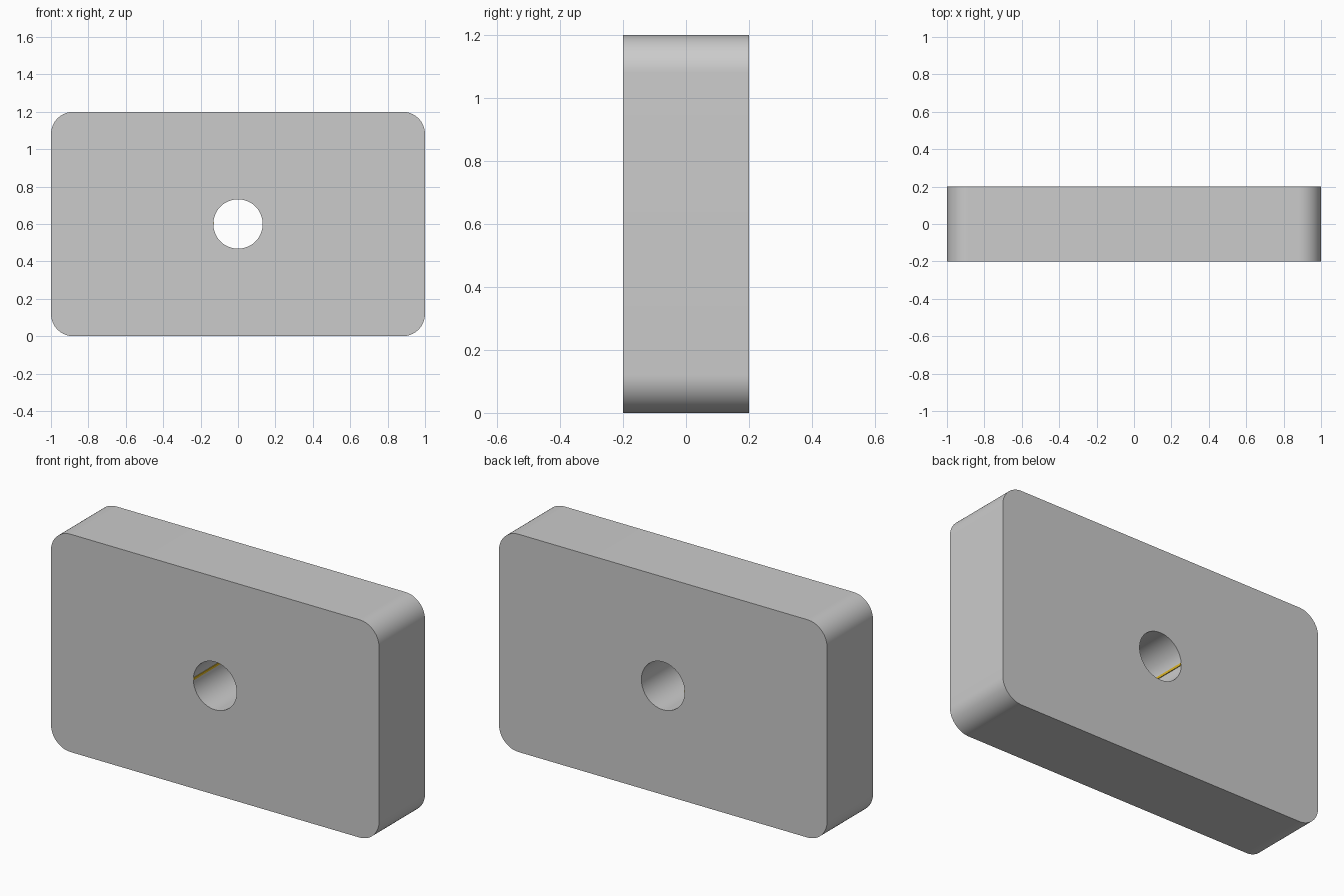
import bpy
from math import cos, sin, pi

if "Cube" in bpy.data.objects:
    bpy.data.objects.remove(bpy.data.objects["Cube"])

HALF_W, HEIGHT, HALF_D = 1.0, 1.2, 0.2
CORNER_R, BORE_R, MID_Z = 0.12, 0.132, 0.6


def arc(cx, cy, r, start, end, n):
    return [(cx + r * cos(start + (end - start) * i / n),
             cy + r * sin(start + (end - start) * i / n)) for i in range(n + 1)]


def add_loop(curve, points):
    spline = curve.splines.new('POLY')
    spline.points.add(len(points) - 1)
    for p, (x, y) in zip(spline.points, points):
        p.co = (x, y, 0, 1)
    spline.use_cyclic_u = True


# Rounded plate with a round through-hole, extruded along y
curve = bpy.data.curves.new("plate", 'CURVE')
curve.dimensions = '2D'
curve.fill_mode = 'BOTH'
curve.extrude = HALF_D
outline = []
for i, (sx, sy) in enumerate([(1, 1), (-1, 1), (-1, -1), (1, -1)]):
    outline += arc(sx * (HALF_W - CORNER_R), MID_Z + sy * (HEIGHT / 2 - CORNER_R),
                   CORNER_R, i * pi / 2, (i + 1) * pi / 2, 16)
add_loop(curve, outline)
add_loop(curve, arc(0, MID_Z, BORE_R, 0, 2 * pi, 64)[:-1])

plate = bpy.data.objects.new("plate", curve)
bpy.context.collection.objects.link(plate)
plate.rotation_euler = (pi / 2, 0, 0)
bpy.context.view_layer.objects.active = plate
plate.select_set(True)
bpy.ops.object.convert(target='MESH')
bpy.ops.object.transform_apply(rotation=True)
bpy.ops.object.shade_smooth_by_angle(angle=pi / 6)

# Thin gold strip set into the left wall of the bore
bpy.ops.mesh.primitive_cube_add(size=1, location=(-BORE_R - 0.002, 0, MID_Z + 0.004))
strip = bpy.context.object
strip.name = "bore_strip"
strip.scale = (0.012, 2 * HALF_D - 0.002, 0.013)
bpy.ops.object.transform_apply(location=False, rotation=False, scale=True)
gold = bpy.data.materials.new("gold")
gold.diffuse_color = (0.75, 0.48, 0.02, 1)
gold.use_nodes = True
gold.node_tree.nodes["Principled BSDF"].inputs["Base Color"].default_value = gold.diffuse_color
strip.data.materials.append(gold)
